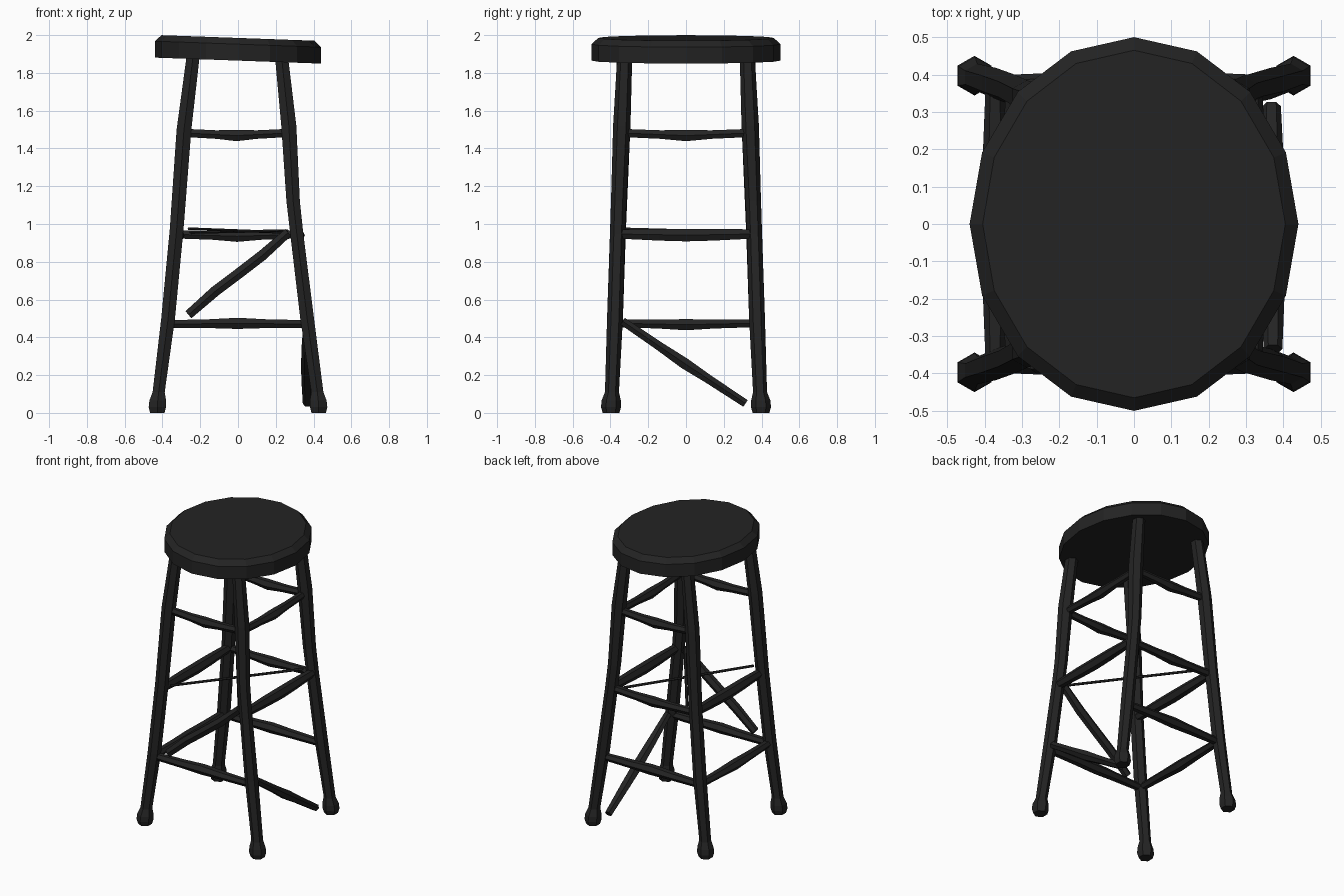
import bpy, bmesh, math
from mathutils import Vector

if "Cube" in bpy.data.objects:
    bpy.data.objects.remove(bpy.data.objects["Cube"])

black = bpy.data.materials.new("charcoal_black")
black.diffuse_color = (0.017, 0.017, 0.017, 1)
black.use_nodes = True
black.node_tree.nodes["Principled BSDF"].inputs["Base Color"].default_value = black.diffuse_color


def loft(name, rings):
    """Skin a list of equal-length point rings and cap both ends."""
    bm = bmesh.new()
    loops = [[bm.verts.new(p) for p in r] for r in rings]
    n = len(loops[0])
    for a, b in zip(loops, loops[1:]):
        for i in range(n):
            j = (i + 1) % n
            bm.faces.new((a[i], a[j], b[j], b[i]))
    bm.faces.new(loops[0][::-1])
    bm.faces.new(loops[-1])
    bmesh.ops.recalc_face_normals(bm, faces=bm.faces)
    me = bpy.data.meshes.new(name)
    bm.to_mesh(me)
    bm.free()
    ob = bpy.data.objects.new(name, me)
    bpy.context.collection.objects.link(ob)
    me.materials.append(black)
    return ob


def ring(c, a, b, sides):
    return [c + a * math.cos(math.tau * i / sides) + b * math.sin(math.tau * i / sides)
            for i in range(sides)]


def rod(name, pts, sizes, sides=6):
    """Turned rod through pts; sizes are (sideways, upright) half widths."""
    pts = [Vector(p) for p in pts]
    d = (pts[-1] - pts[0]).normalized()
    side = d.cross(Vector((0, 0, 1))).normalized()
    up = side.cross(d)
    return loft(name, [ring(p, side * w, up * h, sides) for p, (w, h) in zip(pts, sizes)])


def rung(name, start, end, sag, sizes):
    """Rung with five stations, drooping (or rising) by sag in the middle."""
    s, e = Vector(start), Vector(end)
    pts = []
    for t in (0, 0.3, 0.5, 0.7, 1):
        pts.append(s.lerp(e, t) - Vector((0, 0, sag * (1 - abs(2 * t - 1)))))
    return rod(name, pts, sizes)


# seat: 16-sided oval with chamfered top edge, tilted down to the right
seat_rings = []
for rx, ry, z in ((0.44, 0.5, 1.865), (0.44, 0.5, 1.952), (0.405, 0.465, 1.985)):
    r = ring(Vector((0, 0, z)), Vector((rx, 0, 0)), Vector((0, ry, 0)), 16)
    for p in r:
        p.z -= 0.036 * p.x
    seat_rings.append(r)
loft("seat", seat_rings)

# legs: left pair runs straight, right pair is bowed; (x, |y|, z, radius)
FOOT = [(0.427, 0.397, 0.0, 0.044), (0.427, 0.397, 0.03, 0.053),
        (0.425, 0.396, 0.065, 0.051), (0.42, 0.392, 0.11, 0.037)]
LEFT = FOOT + [(0.37, 0.376, 0.5, 0.042), (0.325, 0.36, 0.97, 0.042),
               (0.286, 0.34, 1.5, 0.045), (0.238, 0.325, 1.885, 0.04)]
RIGHT = FOOT + [(0.366, 0.376, 0.5, 0.042), (0.311, 0.362, 0.95, 0.04),
                (0.292, 0.356, 1.12, 0.041), (0.269, 0.34, 1.52, 0.046),
                (0.232, 0.325, 1.87, 0.04)]
for xs, xname, prof in ((-1, "left", LEFT), (1, "right", RIGHT)):
    for ys, yname in ((-1, "front"), (1, "back")):
        loft(f"{yname}_{xname}_leg",
             [ring(Vector((x * xs, y * ys, z)), Vector((0, r, 0)), Vector((r, 0, 0)), 6)
              for x, y, z, r in prof])

# rung thickness styles
SLIM = [(0.022, 0.025), (0.028, 0.026), (0.034, 0.034), (0.028, 0.026), (0.022, 0.025)]
FULL = [(0.026, 0.028), (0.034, 0.036), (0.036, 0.038), (0.034, 0.036), (0.026, 0.028)]
LOW = [(0.025, 0.024), (0.034, 0.027), (0.036, 0.034), (0.034, 0.027), (0.025, 0.024)]

# front and back rungs
for ys, yname in ((-1, "front"), (1, "back")):
    rung(f"{yname}_upper_rung", (-0.28, ys * 0.34, 1.482), (0.265, ys * 0.34, 1.482), 0.014, SLIM)
    rung(f"{yname}_lower_rung", (-0.37, ys * 0.373, 0.47), (0.365, ys * 0.373, 0.47), -0.004, LOW)
rung("back_middle_rung", (-0.32, 0.358, 0.945), (0.31, 0.358, 0.945), 0.01, SLIM)

# side rungs
rung("right_upper_rung", (0.268, -0.34, 1.482), (0.268, 0.34, 1.482), 0.014, SLIM)
for xs, xname in ((-1, "left"), (1, "right")):
    rung(f"{xname}_middle_rung", (xs * 0.318, -0.36, 0.947), (xs * 0.318, 0.36, 0.947), 0.006, FULL)
rung("left_lower_rung", (-0.372, -0.375, 0.475), (-0.372, 0.375, 0.475), 0.008, LOW)

# loose rungs hanging from one end
rung("loose_right_rung", (0.372, -0.335, 0.485), (0.368, 0.315, 0.05), 0.004, LOW)
rod("loose_front_rung",
    [(0.265, -0.36, 0.955), (0.13, -0.365, 0.835), (0, -0.367, 0.735),
     (-0.12, -0.37, 0.645), (-0.262, -0.375, 0.52)],
    [(0.026, 0.027), (0.03, 0.032), (0.03, 0.032), (0.03, 0.032), (0.025, 0.028)])

# thin crossed wires between opposite legs
rod("brace_wire_a", [(-0.26, -0.36, 0.975), (0.26, 0.36, 0.955)], [(0.009, 0.008)] * 2)
rod("brace_wire_b", [(0.26, -0.36, 0.965), (-0.26, 0.36, 0.955)], [(0.009, 0.008)] * 2)
